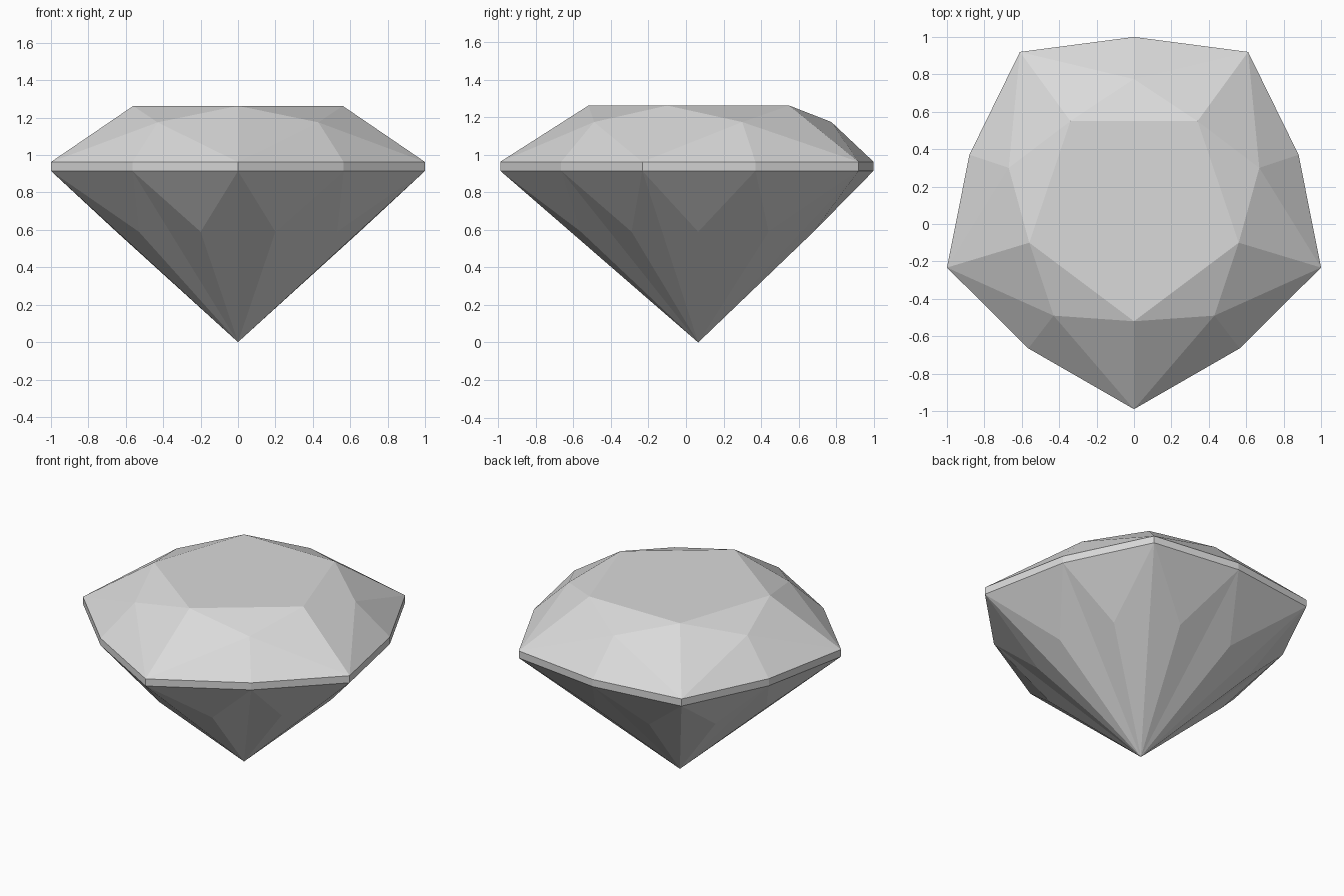
import bpy
import bmesh

cube = bpy.data.objects.get("Cube")
if cube:
    bpy.data.objects.remove(cube, do_unlink=True)

# Heights of the cut
Z_PAVILION, Z_GIRDLE_LOW, Z_GIRDLE_TOP, Z_CROWN, Z_TABLE = 0.59, 0.915, 0.963, 1.175, 1.263

# Half outlines from front to back on the +x side, mirrored into full rings
GIRDLE = [(0, -0.99), (0.565, -0.665), (1, -0.233), (0.88, 0.37), (0.61, 0.92), (0, 1)]
TABLE = [(0, -0.52), (0.56, -0.10), (0.34, 0.55)]
CROWN = [(0.43, -0.49), (0.67, 0.30), (0, 0.775)]
PAVILION = [(0.2, -0.56), (0.53, -0.29), (0.65, 0.065), (0.53, 0.44), (0.2, 0.68)]

bm = bmesh.new()


def ring(half, z):
    """Mirror a half outline and add it as a counter-clockwise vertex ring."""
    points = half + [(-x, y) for x, y in reversed(half) if x > 0]
    return [bm.verts.new((x, y, z)) for x, y in points]


table = ring(TABLE, Z_TABLE)
crown = ring(CROWN, Z_CROWN)
girdle_top = ring(GIRDLE, Z_GIRDLE_TOP)
girdle_low = ring(GIRDLE, Z_GIRDLE_LOW)
pavilion = ring(PAVILION, Z_PAVILION)
culet = bm.verts.new((0, 0.065, 0))

# Table and five repeated groups of crown facets
bm.faces.new(table)
for i in range(5):
    a, mid, b = (girdle_top[(2 * i + k) % 10] for k in range(3))
    t, u, c = table[i], table[(i + 1) % 5], crown[i]
    for facet in ((a, mid, c), (mid, b, c), (a, c, t), (t, c, u), (c, b, u)):
        bm.faces.new(facet)

# Girdle band and ten repeated groups of pavilion facets
for i in range(10):
    j = (i + 1) % 10
    a, b, p = girdle_low[i], girdle_low[j], pavilion[i]
    bm.faces.new((a, b, girdle_top[j], girdle_top[i]))
    for facet in ((b, a, p), (p, a, culet), (b, p, culet)):
        bm.faces.new(facet)

bmesh.ops.recalc_face_normals(bm, faces=bm.faces[:])
mesh = bpy.data.meshes.new("cut_gem")
bm.to_mesh(mesh)
bm.free()

# Single pale grey material
grey = bpy.data.materials.new("pale grey")
grey.use_nodes = True
colour = (0.7, 0.7, 0.7, 1)
grey.diffuse_color = colour
grey.node_tree.nodes["Principled BSDF"].inputs["Base Color"].default_value = colour
mesh.materials.append(grey)

gem = bpy.data.objects.new("cut_gem", mesh)
bpy.context.collection.objects.link(gem)
